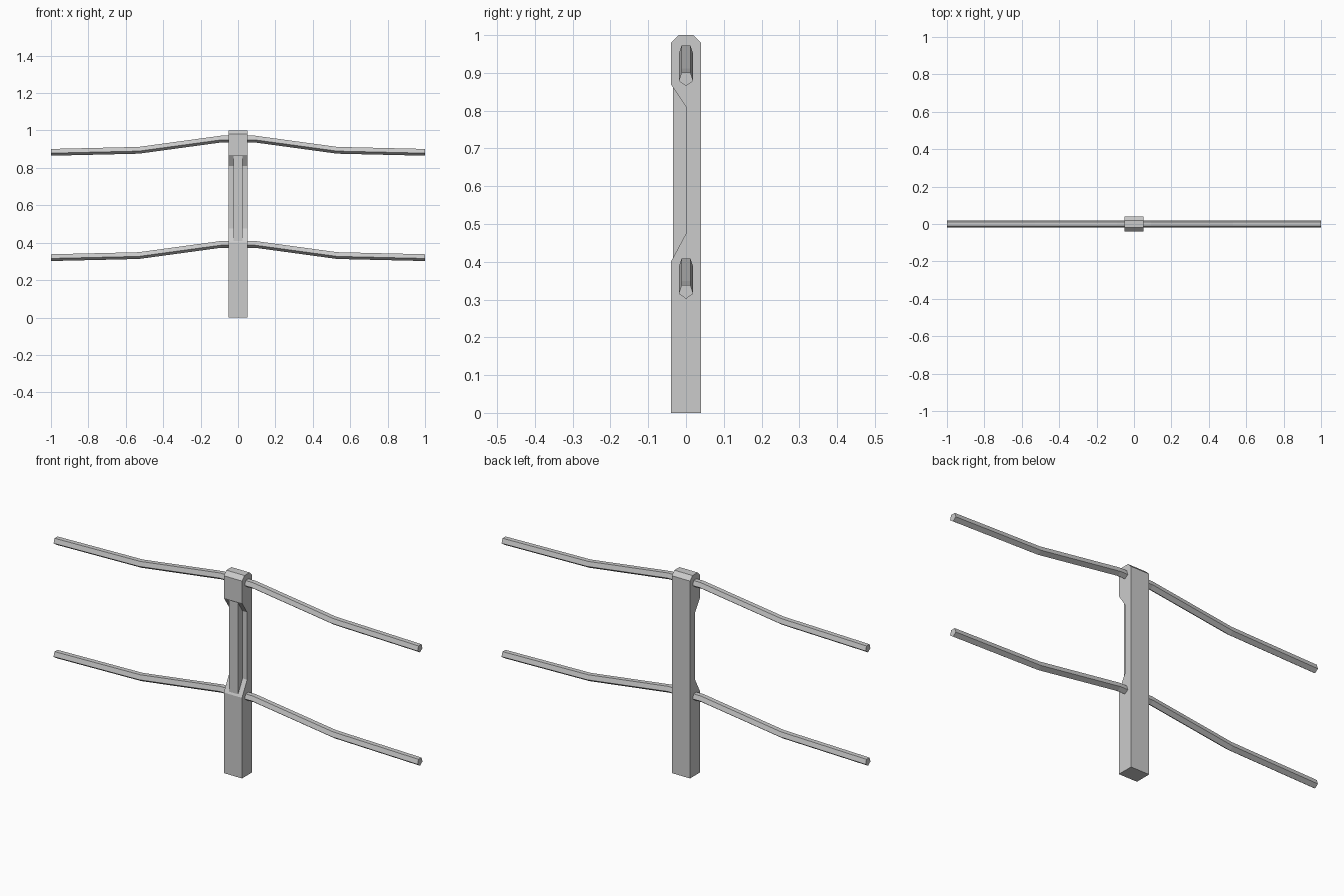
import bpy
import bmesh
from math import cos, sin, radians

if "Cube" in bpy.data.objects:
    bpy.data.objects.remove(bpy.data.objects["Cube"], do_unlink=True)

grey = bpy.data.materials.new("light_grey")
grey.use_nodes = True
colour = (0.6, 0.6, 0.6, 1)
grey.diffuse_color = colour
grey.node_tree.nodes["Principled BSDF"].inputs["Base Color"].default_value = colour


def sweep(name, rings):
    """Skin a row of matching rings and cap both ends."""
    bm = bmesh.new()
    loops = [[bm.verts.new(p) for p in ring] for ring in rings]
    n = len(loops[0])
    for a, b in zip(loops, loops[1:]):
        for i in range(n):
            j = (i + 1) % n
            bm.faces.new((a[i], a[j], b[j], b[i]))
    bm.faces.new(loops[0])
    bm.faces.new(loops[-1])
    bmesh.ops.recalc_face_normals(bm, faces=bm.faces)
    mesh = bpy.data.meshes.new(name)
    bm.to_mesh(mesh)
    bm.free()
    mesh.materials.append(grey)
    obj = bpy.data.objects.new(name, mesh)
    bpy.context.collection.objects.link(obj)
    return obj


def extrude_x(name, profile, half_width):
    """Side profile of (y, z) points drawn out along x."""
    return sweep(name, [[(x, y, z) for y, z in profile]
                        for x in (-half_width, half_width)])


# Post with chamfered top and a sloped recess in the front
extrude_x("post", [(0.04, 0), (0.04, 0.98), (0.02, 1), (-0.02, 1),
                   (-0.04, 0.98), (-0.04, 0.87), (0, 0.81),
                   (0, 0.475), (-0.04, 0.4), (-0.04, 0)], 0.05)

# Rib standing in the recess, ends buried in the slopes
extrude_x("recess_rib", [(0.005, 0.475), (0.005, 0.81), (-0.035, 0.863),
                         (-0.035, 0.409)], 0.025)

# Sagging five-sided rails, point down
radius = 0.02
section = [(radius * cos(radians(a)), radius * sin(radians(a)))
           for a in range(-90, 270, 72)]
half_path = [(0.09, 0), (0.53, -0.06), (1, -0.071)]
path = [(-x, z) for x, z in reversed(half_path)] + half_path
for name, height in (("upper_rail", 0.956), ("lower_rail", 0.393)):
    sweep(name, [[(x, y, height + dz + z) for y, z in section]
                 for x, dz in path])
